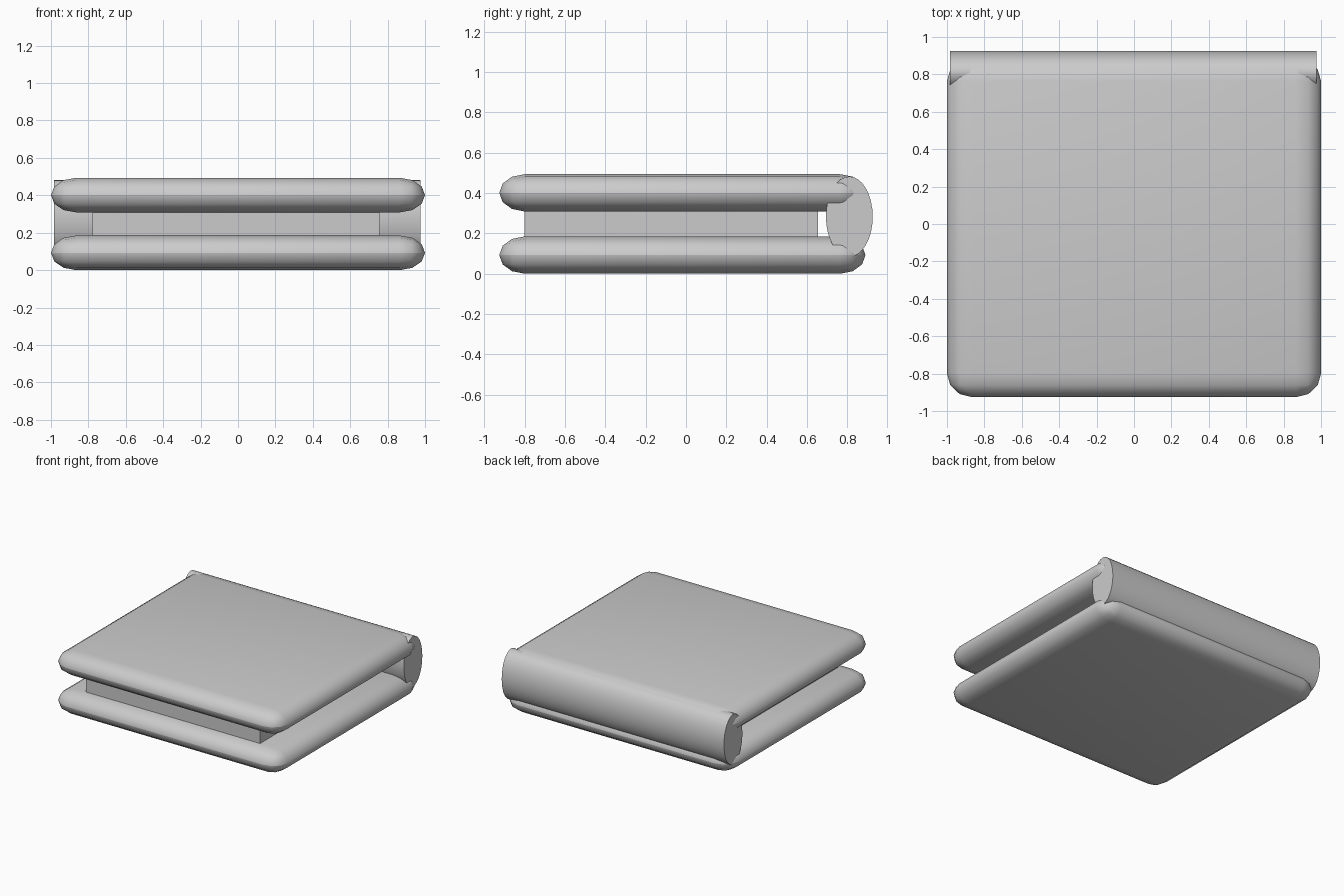
import bpy

if "Cube" in bpy.data.objects:
    bpy.data.objects.remove(bpy.data.objects["Cube"])

def cover(name, z, r=(0.135, 0.127, 0.0925)):
    # slab with fully rounded rim: bevel a box by its half height, then squash to size
    half = (1.0, 0.908, 0.0925)
    bpy.ops.mesh.primitive_cube_add(size=2, location=(0, -0.018, z))
    ob = bpy.context.object
    ob.name = name
    for v in ob.data.vertices:
        for i in range(3):
            v.co[i] *= half[i] / r[i]
    ob.scale = r
    bev = ob.modifiers.new("round_rim", 'BEVEL')
    bev.width = 0.998
    bev.segments = 3
    bev.limit_method = 'NONE'
    bpy.ops.object.modifier_apply(modifier=bev.name)
    bpy.ops.object.transform_apply(location=False, rotation=False, scale=True)
    bpy.ops.object.shade_smooth_by_angle(angle=1.0)
    return ob

# Two padded covers
cover("bottom_cover", 0.0925)
cover("top_cover", 0.401)

# Page block between the covers
bpy.ops.mesh.primitive_cube_add(size=1, location=(-0.011, -0.073, 0.247))
pages = bpy.context.object
pages.name = "page_block"
pages.scale = (1.534, 1.456, 0.27)
bpy.ops.object.transform_apply(location=False, rotation=False, scale=True)

# Oval spine along the back
bpy.ops.mesh.primitive_cylinder_add(vertices=32, radius=1, depth=1.96,
                                    location=(-0.003, 0.810, 0.283),
                                    rotation=(0, 1.5707963, 0))
spine = bpy.context.object
spine.name = "spine"
spine.scale = (0.199, 0.116, 1)
bpy.ops.object.transform_apply(location=False, rotation=True, scale=True)
bpy.ops.object.shade_smooth_by_angle(angle=0.7)
